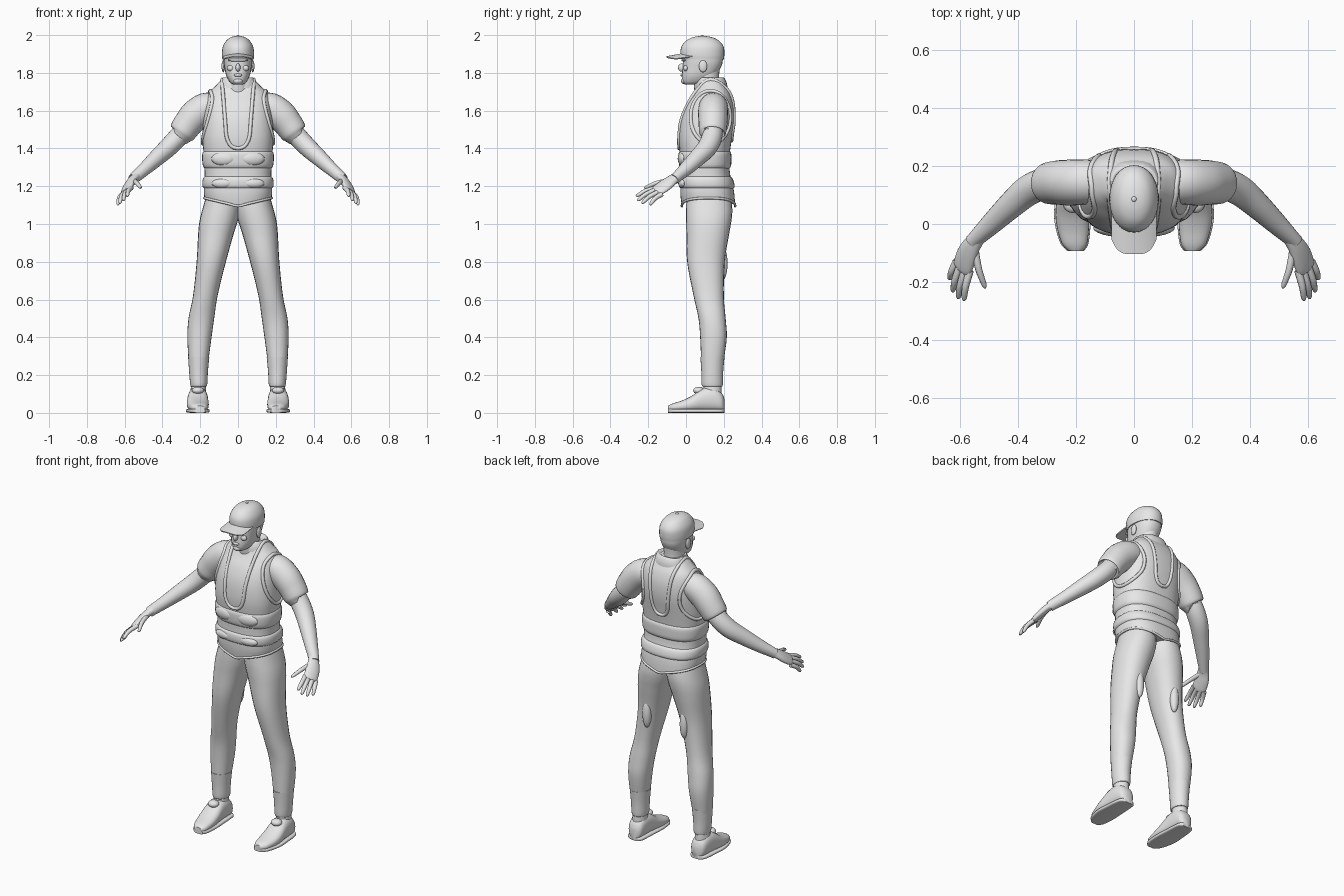
import bpy, bmesh, math
from mathutils import Vector, Matrix
from mathutils.bvhtree import BVHTree

if "Cube" in bpy.data.objects:
    bpy.data.objects.remove(bpy.data.objects["Cube"])

grey = bpy.data.materials.new("plain_grey")
grey.use_nodes = True
grey.diffuse_color = (0.8, 0.8, 0.8, 1)
grey.node_tree.nodes["Principled BSDF"].inputs["Base Color"].default_value = (0.8, 0.8, 0.8, 1)

X, Y, Z = Vector((1, 0, 0)), Vector((0, 1, 0)), Vector((0, 0, 1))


def finish(name, bm, mirror=False, angle=50):
    """Turn a bmesh into a smooth, coloured object."""
    bmesh.ops.recalc_face_normals(bm, faces=bm.faces)
    mesh = bpy.data.meshes.new(name)
    bm.to_mesh(mesh)
    bm.free()
    mesh.materials.append(grey)
    obj = bpy.data.objects.new(name, mesh)
    bpy.context.collection.objects.link(obj)
    bpy.ops.object.select_all(action="DESELECT")
    obj.select_set(True)
    bpy.context.view_layer.objects.active = obj
    bpy.ops.object.shade_smooth_by_angle(angle=math.radians(angle))
    if mirror:
        mod = obj.modifiers.new("mirror", "MIRROR")
        mod.use_mirror_merge = False
    return obj


def spline(rows, steps):
    """Catmull-Rom interpolation of whole rows."""
    pad = [rows[0]] + list(rows) + [rows[-1]]
    out = []
    for a, b, c, d in zip(pad, pad[1:], pad[2:], pad[3:]):
        for s in range(steps):
            t = s / steps
            out.append([q + t / 2 * (r - p + t * (2 * p - 5 * q + 4 * r - s4
                        + t * (3 * (q - r) + s4 - p)))
                        for p, q, r, s4 in zip(a, b, c, d)])
    return out + [list(rows[-1])]


def loft_bm(rows, u=X, v=Y, side=None, n=2.0, seg=24, steps=4):
    """Skin rows of (x, y, z, radius_u, radius_v); with side, rings follow the path."""
    rows = spline(rows, steps)
    pts = [Vector(r[:3]) for r in rows]
    bm, rings = bmesh.new(), []
    for i, r in enumerate(rows):
        if side:
            tangent = (pts[min(i + 1, len(pts) - 1)] - pts[max(i - 1, 0)]).normalized()
            side = (side - tangent * side.dot(tangent)).normalized()
            u, v = side, tangent.cross(side)
        ring = []
        for k in range(seg):
            a = math.tau * k / seg
            c, s = math.cos(a), math.sin(a)
            c, s = (math.copysign(abs(w) ** (2 / n), w) for w in (c, s))
            ring.append(bm.verts.new(pts[i] + u * (c * r[3]) + v * (s * r[4])))
        rings.append(ring)
    for a, b in zip(rings, rings[1:]):
        for k in range(seg):
            j = (k + 1) % seg
            bm.faces.new((a[k], a[j], b[j], b[k]))
    bm.faces.new(rings[0])
    bm.faces.new(rings[-1])
    return bm


def loft(name, rows, mirror=False, **kw):
    return finish(name, loft_bm(rows, **kw), mirror)


def level(z, half, front, back, x=0):
    """Horizontal ring given by its front and back limits."""
    return (x, (front + back) / 2, z, half, (back - front) / 2)


def limb(z, inner, outer, front, back):
    return level(z, (outer - inner) / 2, front, back, (inner + outer) / 2)


def blob(name, at, size, mirror=False, turn=0):
    bm = bmesh.new()
    bmesh.ops.create_uvsphere(bm, u_segments=16, v_segments=10, radius=1)
    m = Matrix.Translation(at) @ Matrix.Rotation(turn, 4, "Z") @ Matrix.Diagonal((*size, 1))
    bmesh.ops.transform(bm, matrix=m, verts=bm.verts)
    return finish(name, bm, mirror)


def pipe(name, pts, r, mirror=True, side=X):
    return loft(name, [(*p, r, r) for p in pts], mirror, side=side, seg=8, steps=3)


# Vest body, with the hem dipping at the middle
body = [level(*r) for r in (
    (1.14, .178, -.022, .26), (1.18, .181, -.03, .255), (1.26, .177, -.028, .234),
    (1.35, .18, -.03, .23), (1.45, .188, -.04, .242), (1.55, .184, -.03, .257),
    (1.63, .175, 0, .255), (1.69, .158, .04, .238), (1.73, .12, .06, .215),
    (1.765, .085, .068, .195))]
bm = loft_bm(body, n=2.5, seg=40)
for v in bm.verts:
    if v.co.z < 1.2:
        v.co.z -= .045 * (1 - abs(v.co.x) / .19) * (1.2 - v.co.z) / .06
surface = BVHTree.FromBMesh(bm)
finish("vest_body", bm)


def cast(origin, direction):
    return surface.ray_cast(Vector(origin), Vector(direction))[0]


# Vest hem and raised waist bands
hem = []
for k in range(33):
    a = math.tau * k / 32
    c, s = (math.copysign(abs(w) ** .8, w) for w in (math.cos(a), math.sin(a)))
    hem.append((.178 * c, .119 + .141 * s, 1.14 - .045 * (1 - abs(c) * .94)))
pipe("vest_hem", hem, .007, False, Z)
for name, low, high in (("upper_waist_band", 1.29, 1.39), ("lower_waist_band", 1.185, 1.255)):
    rows = []
    for f, grow in ((0, -.008), (.15, .006), (.5, .01), (.85, .006), (1, -.008)):
        z = low + f * (high - low)
        a, b = next((p, q) for p, q in zip(body, body[1:]) if p[2] <= z <= q[2])
        t = (z - a[2]) / (b[2] - a[2])
        r = [p + t * (q - p) for p, q in zip(a, b)]
        rows.append((0, r[1], z, r[3] + grow, r[4] + grow))
    loft(name, rows, n=2.5, seg=40, steps=3)

# Puffed pouches on the bands
for name, x, z, w, h in (("upper_pouch", .08, 1.345, .062, .035),
                         ("lower_pouch", .085, 1.215, .055, .025)):
    blob(name, cast((x, -1, z), Y), (w, .02, h), True, .15)

# Neck opening piping, running over the shoulder to the back
front = [(0, 1.4), (.035, 1.412), (.06, 1.46), (.068, 1.55), (.076, 1.65), (.082, 1.72)]
rear = [(.078, 1.72), (.068, 1.65), (.058, 1.55), (.05, 1.49), (.03, 1.45), (0, 1.44)]
path = [cast((x, -1, z), Y) for x, z in front]
path.append(cast((.084, .13, 3), -Z))
path += [cast((x, 1, z), -Y) for x, z in rear]
pipe("neck_opening_piping", [p for p in path if p], .010)

# Armhole piping
loop = []
for k in range(25):
    a = math.tau * k / 24
    p = cast((1, .13 + .105 * math.cos(a), 1.565 + .14 * math.sin(a)), -X)
    if p:
        loop.append(p)
pipe("armhole_piping", loop, .010)

# Collar and neck
loft("collar", [level(*r) for r in ((1.72, .1, .05, .22), (1.75, .092, .055, .215),
     (1.775, .08, .07, .2), (1.765, .066, .08, .18))], n=2.4)
loft("neck", [level(*r) for r in ((1.7, .066, .045, .19), (1.76, .058, .04, .175),
     (1.84, .058, .04, .18))])

# Head and facial features
loft("head", [level(*r) for r in ((1.738, .022, -.005, .06), (1.75, .042, -.018, .11),
     (1.785, .062, -.022, .155), (1.83, .072, -.018, .185), (1.87, .077, -.016, .195),
     (1.93, .076, -.015, .19))], n=2.3)
blob("nose", (0, -.022, 1.828), (.013, .02, .022))
blob("brow", (0, -.01, 1.868), (.055, .014, .009))
blob("lips", (0, -.021, 1.788), (.022, .008, .008))
blob("chin", (0, -.012, 1.757), (.024, .014, .015))
blob("ear", (.078, .09, 1.835), (.009, .022, .032), True)
blob("cheek", (.038, -.001, 1.825), (.02, .014, .016), True)

# Cap with a curved brim and a top button
loft("cap", [level(*r) for r in ((1.872, .083, -.022, .2), (1.9, .085, -.029, .203),
     (1.94, .08, -.024, .199), (1.973, .06, .004, .172), (1.99, .035, .042, .132),
     (1.996, .006, .08, .092))], n=2.1, seg=32)
blob("cap_button", (0, .086, 1.995), (.009, .009, .005))
bm = bmesh.new()
bmesh.ops.create_grid(bm, x_segments=16, y_segments=8, size=1)
for v in bm.verts:
    p, q = v.co.x, (1 - v.co.y) / 2
    inner = -.028 + .075 * p * p
    outer = -.104 + .05 * p ** 4
    v.co = (.077 * p, inner + q * (outer - inner), 1.902 - .014 * q - .012 * p * p)
bm.normal_update()
bmesh.ops.solidify(bm, geom=bm.faces[:], thickness=.006)
finish("cap_brim", bm)

# Trouser legs, meeting at the crotch
loft("trouser_leg", [limb(*r) for r in (
    (1.16, -.01, .165, .005, .235), (1.08, -.01, .188, 0, .245), (1.02, 0, .203, 0, .241),
    (.95, .022, .211, .002, .229), (.8, .064, .219, .006, .205), (.62, .108, .238, .04, .2),
    (.5, .126, .262, .066, .21), (.4, .14, .268, .075, .216), (.28, .156, .262, .08, .2),
    (.26, .16, .258, .082, .196))], True, n=2.2)
loft("trouser_cuff", [limb(*r) for r in (
    (.295, .152, .264, .076, .204), (.22, .159, .259, .081, .197),
    (.15, .163, .253, .083, .195), (.14, .168, .248, .09, .19))], True)
blob("thigh_patch", (.125, .196, .79), (.026, .024, .085), True)

# Shoes and soles
shoe = [(.207, .205, .038, .02), (.21, .19, .055, .042), (.212, .15, .07, .05),
        (.213, .09, .068, .054), (.213, .03, .048, .058), (.21, -.02, .036, .054),
        (.205, -.07, .028, .042), (.201, -.094, .022, .022)]
loft("shoe", [(x, y, h, w, h - .006) for x, y, h, w in shoe], True, u=X, v=Z, n=2.4)
loft("shoe_sole", [(x, y, .011, w + .005, .011) for x, y, h, w in shoe], True, u=X, v=Z, n=4)
loft("ankle", [(.21, .14, .09, .042, .05), (.21, .14, .13, .04, .048),
     (.209, .14, .17, .036, .045)], True)
blob("shoe_tongue", (.212, .068, .118), (.032, .03, .02), True)

# Sleeves, arms and hands
loft("sleeve", [(.11, .145, 1.62, .07, .07), (.17, .145, 1.615, .078, .08),
     (.225, .143, 1.577, .079, .082), (.265, .143, 1.53, .076, .077),
     (.298, .14, 1.482, .07, .07), (.301, .14, 1.478, .05, .05)], True, side=Y)
loft("arm", [(.26, .142, 1.53, .05, .05), (.315, .138, 1.463, .054, .052),
     (.37, .112, 1.405, .053, .05), (.43, .06, 1.35, .046, .044),
     (.49, .003, 1.295, .038, .036), (.545, -.05, 1.247, .028, .03),
     (.556, -.062, 1.237, .028, .028)], True, side=Y)
across = Vector((.7, .55, -.45))
loft("palm", [(.535, -.042, 1.255, .026, .024), (.56, -.075, 1.232, .034, .021),
     (.578, -.11, 1.205, .041, .02), (.592, -.15, 1.178, .04, .016),
     (.596, -.16, 1.17, .03, .01)], True, side=across)
hand = {"index": ((.566, -.16, 1.19), (.588, -.265, 1.148)),
        "middle": ((.582, -.155, 1.182), (.608, -.258, 1.125)),
        "ring": ((.6, -.145, 1.17), (.627, -.235, 1.11)),
        "little": ((.612, -.128, 1.158), (.638, -.192, 1.102)),
        "thumb": ((.55, -.085, 1.23), (.514, -.222, 1.192))}
for name, (root, tip) in hand.items():
    root, tip = Vector(root), Vector(tip)
    middle = root.lerp(tip, .5) + Vector((.004, -.003, .006))
    loft(name + "_finger", [(*root, .014, .013), (*middle, .012, .012),
         (*root.lerp(tip, .9), .009, .009), (*tip, .003, .003)], True, side=across, seg=10)
